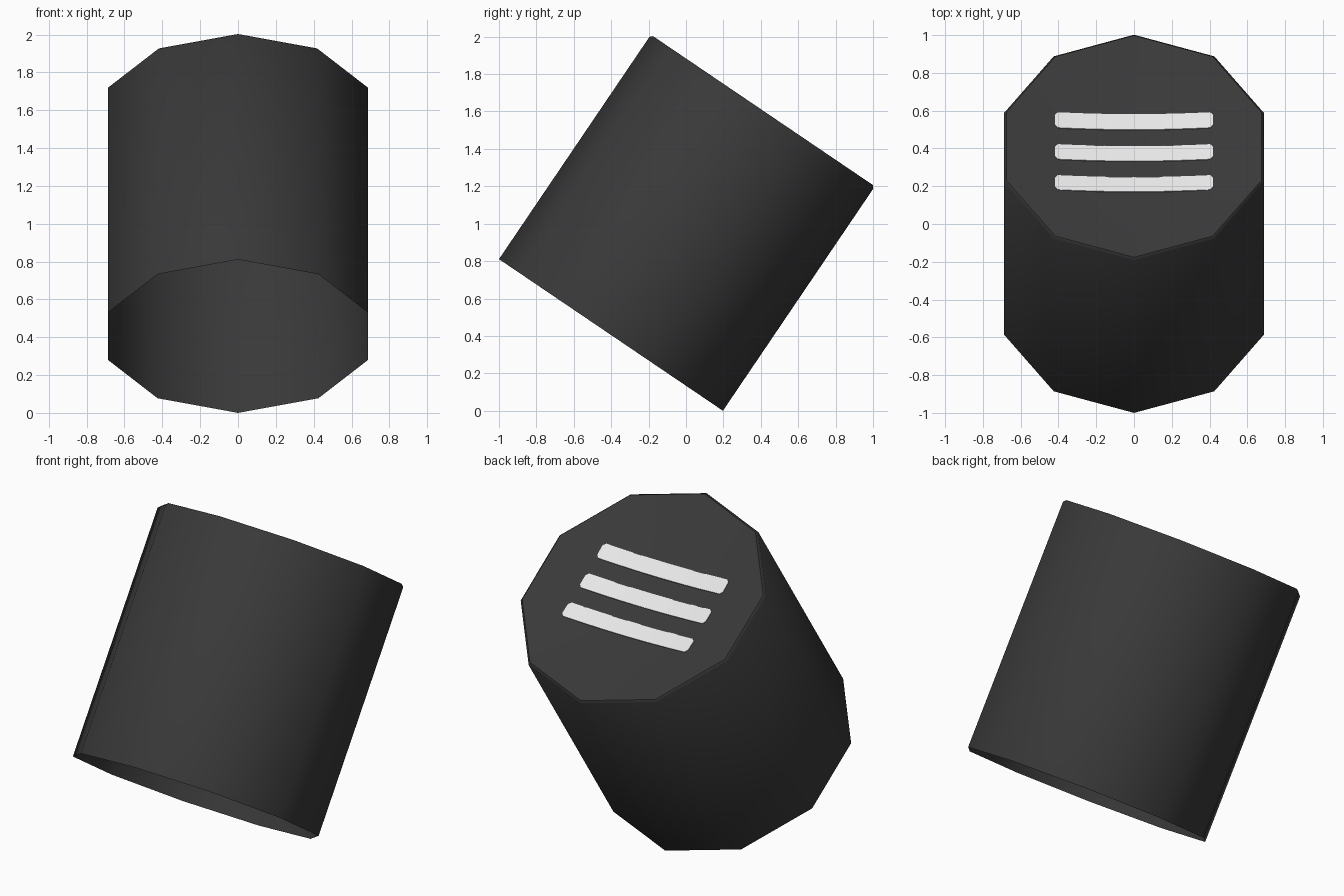
import bpy, bmesh, math
from mathutils import Matrix

if "Cube" in bpy.data.objects:
    bpy.data.objects.remove(bpy.data.objects["Cube"])

R, L, BEVEL, SIDES, DISH = 0.723, 1.449, 0.014, 10, 0.056
RIM = R - BEVEL
TILT = math.radians(34.1)
# local z is the cylinder axis, tilted towards +y, lowest rim corner on the ground
PLACE = (Matrix.Translation((0, -1 + R * math.cos(TILT), R * math.sin(TILT)))
         @ Matrix.Rotation(-TILT, 4, 'X'))


def material(name, v):
    m = bpy.data.materials.new(name)
    m.diffuse_color = (v, v, v, 1)
    m.use_nodes = True
    m.node_tree.nodes["Principled BSDF"].inputs["Base Color"].default_value = m.diffuse_color
    return m


def dish(x, y):
    """Height of the slightly hollowed top."""
    return L - DISH * (1 - (x * x + y * y) / RIM ** 2)


def finish(name, bm, mat):
    bmesh.ops.transform(bm, matrix=PLACE, verts=bm.verts)
    me = bpy.data.meshes.new(name)
    bm.to_mesh(me)
    bm.free()
    me.materials.append(mat)
    ob = bpy.data.objects.new(name, me)
    bpy.context.collection.objects.link(ob)
    return ob


black = material("charcoal", 0.040)
white = material("off_white", 0.8)

# Ten-sided hollow body: open bottom, chamfered and slightly dished top
bm = bmesh.new()


def ring(r, z):
    angles = [math.pi / 2 + 2 * math.pi * i / SIDES for i in range(SIDES)]
    return [bm.verts.new((r * math.cos(a), r * math.sin(a), z)) for a in angles]


rings = [ring(R, 0), ring(R, L - BEVEL), ring(RIM, L)]
rings += [ring(RIM * t, dish(RIM * t, 0)) for t in (0.75, 0.5, 0.25)]
for lo, hi in zip(rings, rings[1:]):
    for i in range(SIDES):
        j = (i + 1) % SIDES
        bm.faces.new((lo[i], lo[j], hi[j], hi[i]))
bm.faces.new(rings[-1])
# smooth everywhere except the crease around the top
for f in bm.faces:
    f.smooth = True
for i in range(SIDES):
    bm.edges.get((rings[2][i], rings[2][(i + 1) % SIDES])).smooth = False
finish("body", bm, black)

# Three thin stripes following the dished top
HALF, W = 0.418, 0.048
for k, yc in enumerate((0.187, -0.013, -0.213)):
    bm = bmesh.new()
    xs = [-HALF, -HALF + 0.015] + [HALF * t for t in (-0.7, -0.35, 0, 0.35, 0.7)] + [HALF - 0.015, HALF]

    def point(x, side):
        y = yc + side * (W if abs(x) < HALF - 0.001 else W * 0.65)
        return bm.verts.new((x, y, dish(x, y) - 0.001))

    low = [point(x, -1) for x in xs]
    high = [point(x, 1) for x in xs]
    faces = [bm.faces.new((low[i], low[i + 1], high[i + 1], high[i])) for i in range(len(xs) - 1)]
    top = bmesh.ops.extrude_face_region(bm, geom=faces, use_keep_orig=True)
    for v in top["geom"]:
        if isinstance(v, bmesh.types.BMVert):
            v.co.z += 0.008
    bmesh.ops.recalc_face_normals(bm, faces=bm.faces)
    finish(f"stripe_{k + 1}", bm, white)
